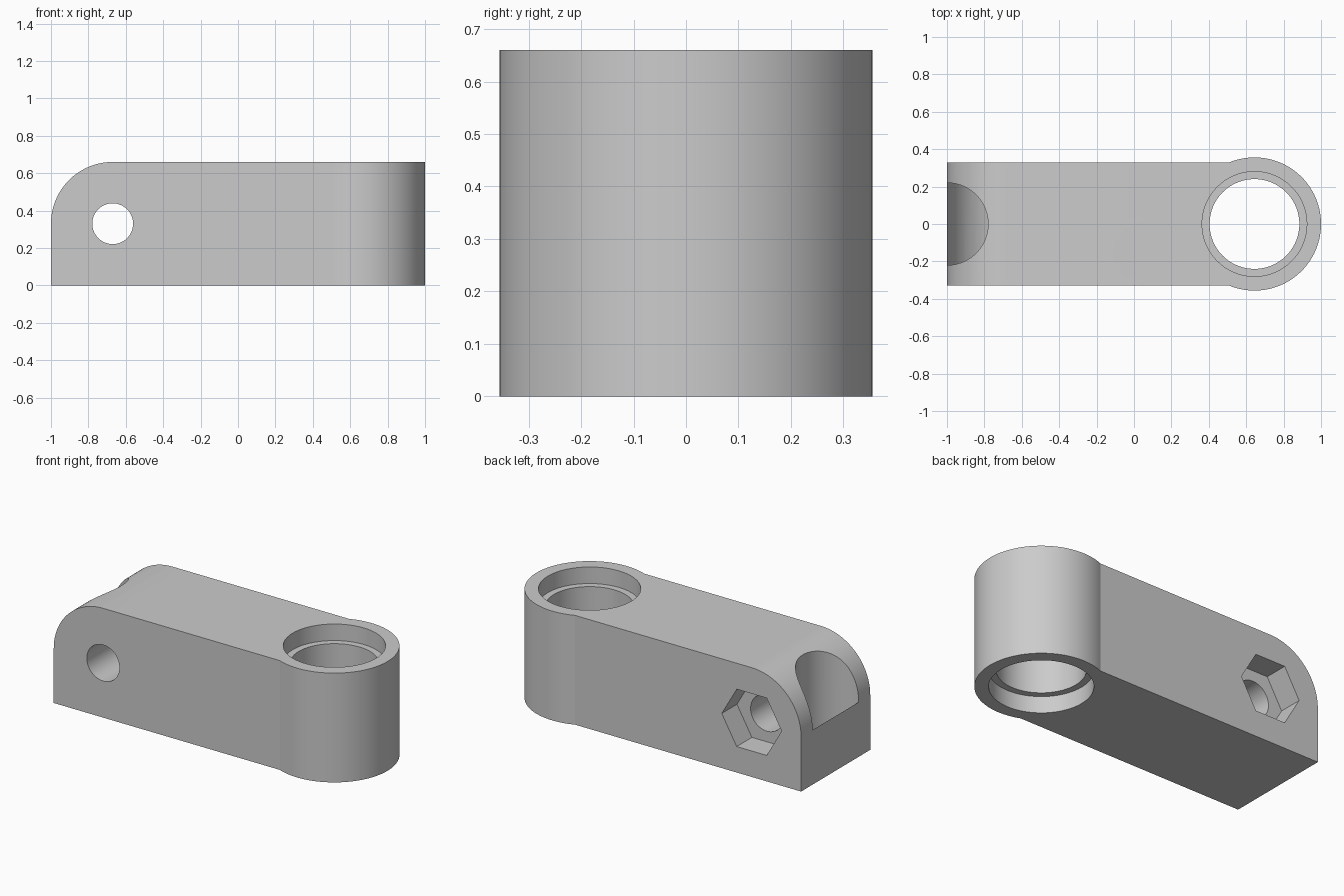
import bpy, bmesh
from math import pi, sin, cos, asin
from mathutils import Vector

cube = bpy.data.objects.get("Cube")
if cube:
    bpy.data.objects.remove(cube, do_unlink=True)

HEIGHT, HALF = 0.66, 0.33          # arm height, half width
BOSS_X, BOSS_R = 0.644, 0.356      # round end
PIN_X, PIN_Z = -0.67, 0.33         # cross hole axis

grey = bpy.data.materials.new("plain grey")
grey.use_nodes = True
grey.diffuse_color = (0.6, 0.6, 0.6, 1)
bsdf = next(n for n in grey.node_tree.nodes if n.type == 'BSDF_PRINCIPLED')
bsdf.inputs["Base Color"].default_value = grey.diffuse_color


def arc(cx, cy, r, a0, a1, n):
    return [(cx + r * cos(a0 + (a1 - a0) * i / n),
             cy + r * sin(a0 + (a1 - a0) * i / n)) for i in range(n + 1)]


def circle(cx, cy, r, n=96):
    return arc(cx, cy, r, 0, 2 * pi, n)[:-1]


def prism(name, outline, axis, lo, hi):
    """Extrude a 2D outline along z (xy outline) or y (xz outline)."""
    def place(p, d):
        return Vector((p[0], p[1], d)) if axis == 'z' else Vector((p[0], d, p[1]))
    bm = bmesh.new()
    face = bm.faces.new([bm.verts.new(place(p, lo)) for p in outline])
    new = bmesh.ops.extrude_face_region(bm, geom=[face])["geom"]
    shift = place((0, 0), hi - lo)
    bmesh.ops.translate(bm, vec=shift, verts=[v for v in new if isinstance(v, bmesh.types.BMVert)])
    bmesh.ops.recalc_face_normals(bm, faces=bm.faces)
    mesh = bpy.data.meshes.new(name)
    bm.to_mesh(mesh)
    bm.free()
    mesh.materials.append(grey)
    obj = bpy.data.objects.new(name, mesh)
    bpy.context.collection.objects.link(obj)
    return obj


def combine(target, tool, operation='DIFFERENCE'):
    """Apply a boolean and discard the tool."""
    mod = target.modifiers.new("cut", 'BOOLEAN')
    mod.operation, mod.solver, mod.object = operation, 'EXACT', tool
    bpy.context.view_layer.update()
    graph = bpy.context.evaluated_depsgraph_get()
    mesh = bpy.data.meshes.new_from_object(target.evaluated_get(graph))
    target.modifiers.clear()
    target.data = mesh
    bpy.data.objects.remove(tool, do_unlink=True)


# Arm and round boss share one keyhole-shaped plan
meet = pi - asin(HALF / BOSS_R)
plan = [(-1, HALF), (-1, -HALF)] + arc(BOSS_X, 0, BOSS_R, -meet, meet, 96)
arm = prism("pivot_arm", plan, 'z', 0, HEIGHT)

# Rounded upper corner of the hinge end
corner = arc(PIN_X, PIN_Z, HALF, pi, pi / 2, 32) + [(PIN_X, 0.8), (-1.2, 0.8), (-1.2, PIN_Z)]
combine(arm, prism("corner_cutter", corner, 'y', -0.5, 0.5))

# Stepped bore: through hole with a seat at each end
combine(arm, prism("bore_cutter", circle(BOSS_X, 0, 0.24), 'z', -0.1, 0.8))
for lo, hi in ((-0.1, 0.1), (HEIGHT - 0.1, 0.8)):
    combine(arm, prism("seat_cutter", circle(BOSS_X, 0, 0.28), 'z', lo, hi))

# Cross hole and hexagonal nut pocket at the back
combine(arm, prism("pin_cutter", circle(PIN_X, PIN_Z, 0.109, 64), 'y', -0.5, 0.5))
combine(arm, prism("nut_cutter", circle(PIN_X, PIN_Z, 0.2, 6), 'y', HALF - 0.145, 0.5))

# Half-round notch with a scooped floor
scoop = [(-1.3, 0.8), (-1.3, PIN_Z)] + arc(PIN_X, PIN_Z, HALF, pi, 1.5 * pi, 32) + [(PIN_X, 0.8)]
notch = prism("notch_cutter", circle(-1, 0, 0.22), 'z', -0.2, 0.75)
combine(notch, prism("scoop_cutter", scoop, 'y', -0.4, 0.4), 'INTERSECT')
combine(arm, notch)

# Smooth curved walls, crisp edges
bpy.ops.object.select_all(action='DESELECT')
arm.select_set(True)
bpy.context.view_layer.objects.active = arm
bpy.ops.object.shade_smooth_by_angle(angle=pi / 9)
